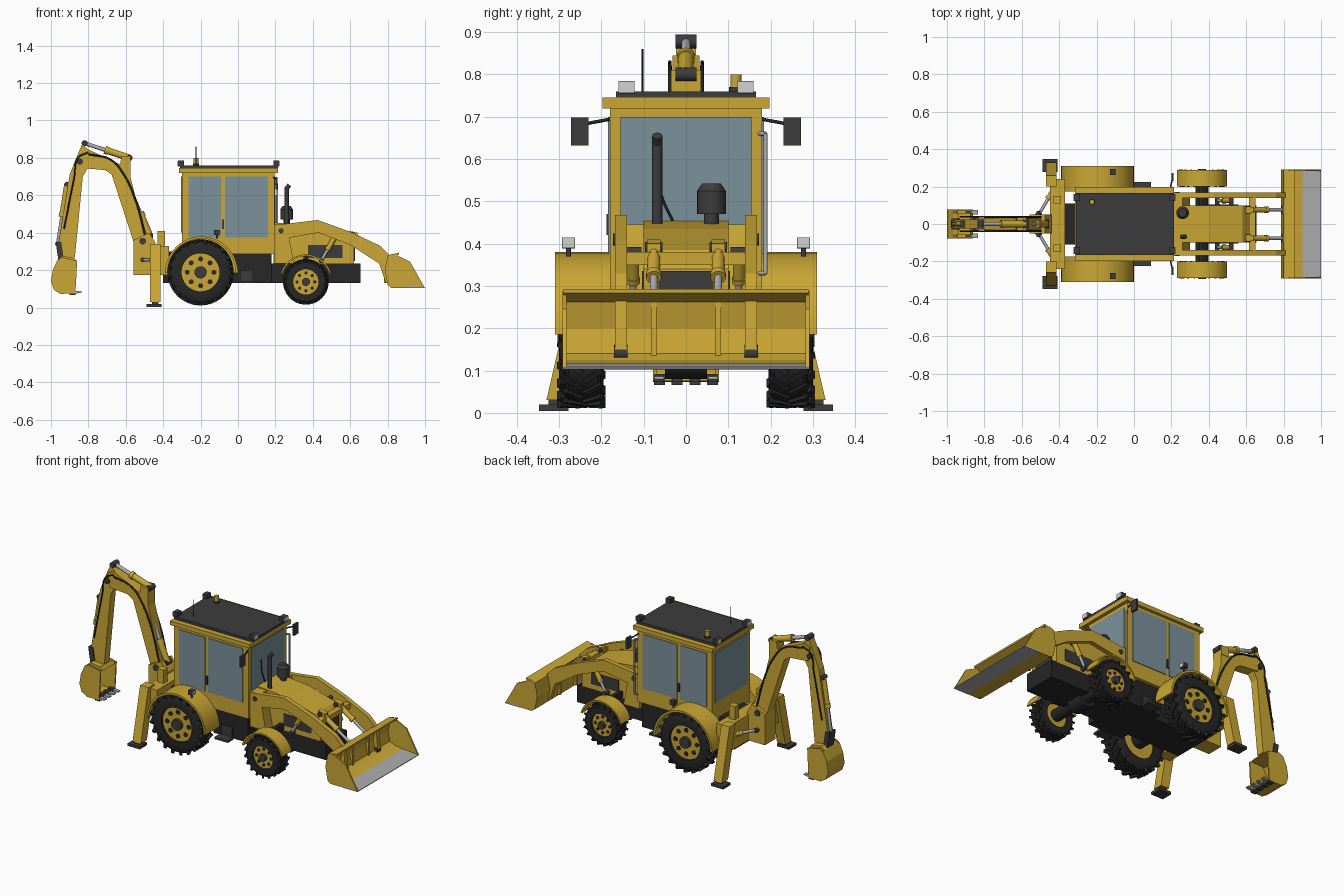
import bpy, bmesh, math
from mathutils import Vector, Matrix

cube = bpy.data.objects.get("Cube")
if cube:
    bpy.data.objects.remove(cube)


def material(name, r, g, b):
    m = bpy.data.materials.new(name)
    m.use_nodes = True
    m.diffuse_color = (r, g, b, 1)
    m.node_tree.nodes["Principled BSDF"].inputs["Base Color"].default_value = (r, g, b, 1)
    return m


YELLOW = material("machine yellow", .60, .39, .035)
DARK = material("dark grey", .045, .045, .047)
BLACK = material("rubber black", .02, .02, .021)
GLASS = material("window blue grey", .20, .29, .33)
SILVER = material("bare steel", .42, .42, .42)
LENS = material("lamp white", .65, .65, .65)


def finish(name, bm, mat, smooth=False):
    bmesh.ops.recalc_face_normals(bm, faces=bm.faces)
    me = bpy.data.meshes.new(name)
    bm.to_mesh(me)
    bm.free()
    me.materials.append(mat)
    if smooth:
        me.shade_smooth()
        me.set_sharp_from_angle(angle=math.radians(35))
    ob = bpy.data.objects.new(name, me)
    bpy.context.scene.collection.objects.link(ob)
    return ob


def box(name, x, y, z, mat):
    """Box from three (low, high) ranges."""
    bm = bmesh.new()
    size = Matrix.Diagonal((x[1] - x[0], y[1] - y[0], z[1] - z[0], 1))
    mid = Matrix.Translation((sum(x) / 2, sum(y) / 2, sum(z) / 2))
    bmesh.ops.create_cube(bm, size=1, matrix=mid @ size)
    return finish(name, bm, mat)


def plate(name, pts, y, mat, smooth=False):
    """Side profile in x and z, extruded across y."""
    bm = bmesh.new()
    f = bm.faces.new([bm.verts.new((px, y[0], pz)) for px, pz in pts])
    new = bmesh.ops.extrude_face_region(bm, geom=[f])["geom"]
    bmesh.ops.translate(bm, vec=(0, y[1] - y[0], 0),
                        verts=[v for v in new if isinstance(v, bmesh.types.BMVert)])
    return finish(name, bm, mat, smooth)


def rod(name, a, b, r, mat, r2=None, sides=20):
    a, b = Vector(a), Vector(b)
    bm = bmesh.new()
    turn = (b - a).to_track_quat('Z', 'Y').to_matrix().to_4x4()
    bmesh.ops.create_cone(bm, cap_ends=True, segments=sides, radius1=r,
                          radius2=r if r2 is None else r2, depth=(b - a).length,
                          matrix=Matrix.Translation((a + b) / 2) @ turn)
    return finish(name, bm, mat, True)


def cylinder_ram(name, a, b, r, split=.55):
    """Hydraulic ram: yellow barrel, collar, steel piston and end pins."""
    a, b = Vector(a), Vector(b)
    m = a.lerp(b, split)
    rod(name + "_barrel", a, m, r, YELLOW)
    rod(name + "_collar", a.lerp(b, split - .08), m, r * 1.2, YELLOW)
    rod(name + "_piston", m, b, r * .6, SILVER)
    for p in (a, b):
        rod(name + "_pin", p - Vector((0, r * 1.4, 0)), p + Vector((0, r * 1.4, 0)), r * .9, DARK)


def hose(name, pts, r=.005):
    cu = bpy.data.curves.new(name, 'CURVE')
    cu.dimensions, cu.bevel_depth, cu.bevel_resolution = '3D', r, 2
    sp = cu.splines.new('BEZIER')
    sp.bezier_points.add(len(pts) - 1)
    for bp, p in zip(sp.bezier_points, pts):
        bp.co = p
        bp.handle_left_type = bp.handle_right_type = 'AUTO'
    cu.materials.append(BLACK)
    bpy.context.scene.collection.objects.link(bpy.data.objects.new(name, cu))


def arc(cx, cz, r, a0, a1, n=20):
    return [(cx + r * math.cos(math.radians(a0 + (a1 - a0) * i / n)),
             cz + r * math.sin(math.radians(a0 + (a1 - a0) * i / n))) for i in range(n + 1)]


def wheel(name, cx, cz, s, y0, y1, r, rim, lugs):
    w, mid = y1 - y0, s * (y0 + y1) / 2
    hub = Matrix.Translation((cx, mid, cz))
    # tyre body, spun about the axle
    bm = bmesh.new()
    ring = [(rim, -.5), (rim + .02, -.5), (r * .86, -.49), (r * .94, -.4),
            (r * .94, .4), (r * .86, .49), (rim + .02, .5), (rim, .5)]
    vs = [bm.verts.new((p, q * w, 0)) for p, q in ring]
    es = [bm.edges.new((vs[i], vs[(i + 1) % len(vs)])) for i in range(len(vs))]
    bmesh.ops.spin(bm, geom=vs + es, cent=(0, 0, 0), axis=(0, 1, 0),
                   angle=math.tau, steps=48, use_merge=True)
    bmesh.ops.transform(bm, matrix=hub, verts=bm.verts)
    finish(name + "_tyre", bm, BLACK, True)
    # chevron tread
    bm = bmesh.new()
    for i in range(lugs):
        for side in (-1, 1):
            m = (hub @ Matrix.Rotation(math.tau * (i + side * .25) / lugs, 4, 'Y')
                 @ Matrix.Translation((r * .94, side * w * .26, 0))
                 @ Matrix.Rotation(side * .6, 4, 'X')
                 @ Matrix.Diagonal((r * .12, w * .58, r * .1, 1)))
            bmesh.ops.create_cube(bm, size=1, matrix=m)
    finish(name + "_tread", bm, BLACK)
    # rim, dish, hub and dark openings
    face = s * (y1 - w * .16)
    rod(name + "_rim", (cx, s * (y0 + w * .1), cz), (cx, face, cz), rim * 1.01, YELLOW, sides=40)
    rod(name + "_hub", (cx, face, cz), (cx, face + s * .02, cz), rim * .32, DARK)
    for i in range(8):
        a = math.tau * i / 8
        px, pz = cx + rim * .7 * math.cos(a), cz + rim * .7 * math.sin(a)
        rod(name + "_opening", (px, face, pz), (px, face + s * .004, pz), rim * .13, BLACK, sides=12)


# chassis, axles and belly
box("front_frame", (.15, .655), (-.10, .10), (.13, .235), BLACK)
box("middle_frame", (-.05, .18), (-.16, .16), (.13, .285), BLACK)
box("rear_frame", (-.40, -.03), (-.11, .11), (.13, .30), BLACK)
rod("front_axle", (.363, -.22, .137), (.363, .22, .137), .035, BLACK)
rod("rear_axle", (-.2, -.22, .19), (-.2, .22, .19), .045, BLACK)
rod("front_differential", (.363, -.05, .135), (.363, .05, .135), .055, BLACK)

# cab with windows
box("cab_body", (-.30, .195), (-.18, .18), (.285, .72), YELLOW)
box("roof_rim", (-.315, .215), (-.197, .197), (.72, .745), YELLOW)
box("roof_panel", (-.31, .215), (-.165, .165), (.745, .76), DARK)
box("front_window", (.195, .199), (-.155, .155), (.40, .70), GLASS)
box("rear_window", (-.304, -.30), (-.155, .155), (.40, .70), GLASS)
rod("beacon", (-.225, .118, .765), (-.225, .118, .80), .013, YELLOW)
rod("beacon_base", (-.225, .118, .755), (-.225, .118, .77), .016, DARK)
rod("antenna", (-.225, -.103, .75), (-.225, -.103, .86), .002, BLACK)
hose("wiper", [(.203, -.03, .45), (.203, -.06, .52), (.203, -.07, .6)], .003)
rod("grab_rail", (.21, .188, .33), (.21, .188, .66), .005, SILVER)
for z in (.33, .66):
    rod("rail_mount", (.19, .172, z), (.21, .188, z), .005, SILVER)

# engine hood, grilles, exhaust and air cleaner
plate("hood", [(.19, .235), (.62, .235), (.62, .34), (.58, .385), (.40, .435), (.19, .455)],
      (-.10, .10), YELLOW)
box("front_grille", (.62, .625), (-.065, .065), (.25, .335), DARK)
rod("exhaust_pipe", (.26, -.068, .43), (.26, -.068, .64), .012, DARK)
rod("exhaust_tip", (.255, -.068, .63), (.275, -.068, .655), .012, DARK)
rod("air_cleaner_neck", (.26, .06, .43), (.26, .06, .48), .018, DARK)
rod("air_cleaner", (.26, .06, .47), (.26, .06, .525), .034, DARK)
rod("air_cleaner_cap", (.26, .06, .525), (.26, .06, .542), .034, DARK, .022)

# loader bucket
shell = [(.86, .293), (.80, .278), (.785, .20), (.80, .12), (.83, .105), (.92, .105),
         (.92, .112), (.84, .125), (.812, .14), (.80, .20), (.815, .262), (.86, .283)]
plate("loader_bucket", shell, (-.29, .29), YELLOW)
plate("cutting_edge", [(.90, .104), (1.0, .104), (1.0, .108), (.90, .117)], (-.292, .292), SILVER)
box("loader_crossbar", (.615, .65), (-.15, .15), (.35, .38), YELLOW)

for s in (-1, 1):
    def span(a, b):
        return tuple(sorted((s * a, s * b)))

    # running gear
    wheel("rear_wheel", -.2, .188, s, .195, .30, .176, .102, 20)
    wheel("front_wheel", .363, .137, s, .20, .287, .121, .068, 18)
    plate("rear_fender", arc(-.195, .185, .195, 0, 180) + arc(-.195, .185, .183, 180, 0),
          span(.175, .31), YELLOW, True)
    plate("rear_fender_wall", arc(-.195, .185, .19, 0, 180), span(.175, .183), YELLOW)
    plate("front_fender", arc(.363, .145, .139, 15, 165) + arc(.363, .145, .130, 165, 15),
          span(.20, .29), YELLOW, True)
    box("fender_bracket", (.35, .375), span(.09, .21), (.24, .275), BLACK)
    box("step", (0, .09), span(.17, .225), (.13, .142), DARK)
    box("step_hanger", (.01, .08), span(.155, .17), (.13, .20), DARK)

    # cab sides, lamps and mirrors
    box("rear_side_window", (-.265, -.09), span(.18, .184), (.375, .70), GLASS)
    box("door_window", (-.07, .16), span(.18, .184), (.375, .70), GLASS)
    box("door_handle", (-.086, -.074), span(.18, .188), (.42, .47), DARK)
    for x, d in ((.205, 1), (-.305, -1)):
        box("roof_lamp", (x - .015, x + .015), span(.122, .16), (.755, .785), DARK)
        f = x + d * .016
        box("roof_lamp_lens", (f - .002, f + .002), span(.122, .16), (.757, .783), LENS)
    box("fender_lamp", (-.127, -.098), span(.262, .293), (.388, .415), DARK)
    box("fender_lamp_lens", (-.098, -.095), span(.263, .292), (.391, .414), LENS)
    rod("fender_lamp_stem", (-.112, s * .278, .37), (-.112, s * .278, .39), .006, DARK)
    rod("mirror_arm", (.19, s * .175, .695), (.205, s * .24, .683), .004, BLACK)
    box("mirror", (.20, .212), span(.23, .272), (.632, .698), DARK)
    box("side_grille", (.375, .56), span(.10, .104), (.265, .335), DARK)

    # loader tower, arm, rams and bucket side
    plate("loader_tower", [(.195, .235), (.30, .235), (.26, .445), (.195, .445)],
          span(.10, .165), YELLOW)
    plate("loader_arm", [(.20, .44), (.425, .468), (.60, .405), (.76, .33), (.82, .27),
                         (.832, .14), (.79, .13), (.755, .235), (.60, .335), (.43, .40), (.20, .36)],
          span(.14, .168), YELLOW)
    rod("arm_tip_pin", (.815, s * .138, .142), (.815, s * .17, .142), .018, DARK)
    rod("arm_pivot", (.23, s * .16, .41), (.23, s * .172, .41), .014, DARK)
    cylinder_ram("lift_ram", (.52, s * .125, .38), (.445, s * .125, .25), .014)
    cylinder_ram("tilt_ram", (.61, s * .076, .39), (.80, s * .076, .262), .015)
    plate("tilt_bracket", [(.78, .27), (.815, .27), (.82, .13), (.78, .13)], span(.07, .083), YELLOW)
    plate("tilt_link", [(.595, .41), (.64, .40), (.64, .345), (.595, .345)], span(.06, .092), YELLOW)
    plate("bucket_side", [(.83, .288), (.92, .245), (.998, .106), (.82, .105), (.80, .12),
                          (.785, .20), (.80, .278)], span(.283, .292), YELLOW)

    # stabilizer legs
    leg = plate("stabilizer_leg", [(-.47, .03), (-.415, .03), (-.415, .34), (-.47, .34)],
                span(.272, .33), YELLOW)
    for v in leg.data.vertices:
        v.co.y -= s * (v.co.z - .03) * .23
    box("stabilizer_foot", (-.49, -.41), span(.278, .347), (.004, .02), DARK)
    box("foot_lug", (-.46, -.425), span(.285, .325), (.015, .04), DARK)
    box("stabilizer_ram_post", (-.43, -.39), span(.11, .15), (.32, .41), YELLOW)
    cylinder_ram("swing_ram", (-.42, s * .20, .255), (-.51, s * .05, .255), .014, .45)

# backhoe mount and swing post
box("rear_crossframe", (-.45, -.37), (-.24, .24), (.175, .33), YELLOW)
plate("swing_post", [(-.56, .175), (-.44, .175), (-.44, .345), (-.475, .40), (-.56, .36)],
      (-.05, .05), YELLOW)
rod("boom_pivot", (-.51, -.056, .355), (-.51, .056, .355), .018, DARK)

# boom, stick and their rams
plate("boom", [(-.485, .34), (-.555, .34), (-.675, .71), (-.71, .735), (-.83, .745), (-.845, .83),
               (-.80, .845), (-.63, .765), (-.625, .80), (-.575, .80), (-.575, .70)],
      (-.032, .032), YELLOW)
plate("stick", [(-.835, .87), (-.80, .845), (-.795, .76), (-.83, .70), (-.872, .27), (-.94, .25),
                (-.965, .31), (-.90, .71), (-.865, .80)], (-.024, .024), YELLOW)
rod("stick_pivot", (-.845, -.04, .78), (-.845, .04, .78), .016, DARK)
cylinder_ram("stick_ram", (-.58, 0, .80), (-.82, 0, .878), .018)
box("ram_mount", (-.625, -.575), (-.035, .035), (.755, .81), YELLOW)
cylinder_ram("boom_ram", (-.47, 0, .38), (-.605, 0, .70), .018, .4)
cylinder_ram("bucket_ram", (-.915, 0, .66), (-.965, 0, .34), .014)
plate("bucket_link", [(-.975, .35), (-.945, .35), (-.93, .25), (-.96, .25)], (-.03, .03), DARK)
for y in (-.038, .038):
    hose("boom_hose", [(-.49, y, .36), (-.55, y, .58), (-.61, y, .71), (-.68, y, .79), (-.80, y, .82)])
    hose("stick_hose", [(-.80, y, .83), (-.855, y, .80), (-.875, y, .70), (-.93, y, .42)], .004)

# digging bucket with teeth
scoop = [(-.965, .255), (-.99, .20), (-1.0, .14), (-.985, .095), (-.95, .073), (-.87, .075)]
inner = [(-.87, .083), (-.945, .085), (-.972, .105), (-.985, .14), (-.975, .20), (-.95, .245)]
plate("digging_bucket", scoop + inner, (-.078, .078), YELLOW)
plate("digging_bucket_top", [(-.965, .255), (-.94, .275), (-.875, .265), (-.86, .245), (-.95, .24)],
      (-.06, .06), YELLOW)
for s in (-1, 1):
    plate("digging_bucket_side", scoop + [(-.865, .15), (-.86, .25), (-.94, .268)],
          tuple(sorted((s * .07, s * .078))), YELLOW)
for y in (-.063, -.021, .021, .063):
    plate("bucket_tooth", [(-.89, .07), (-.833, .08), (-.835, .086), (-.89, .09)],
          (y - .011, y + .011), SILVER)
    box("tooth_holder", (-.90, -.868), (y - .013, y + .013), (.066, .092), DARK)
